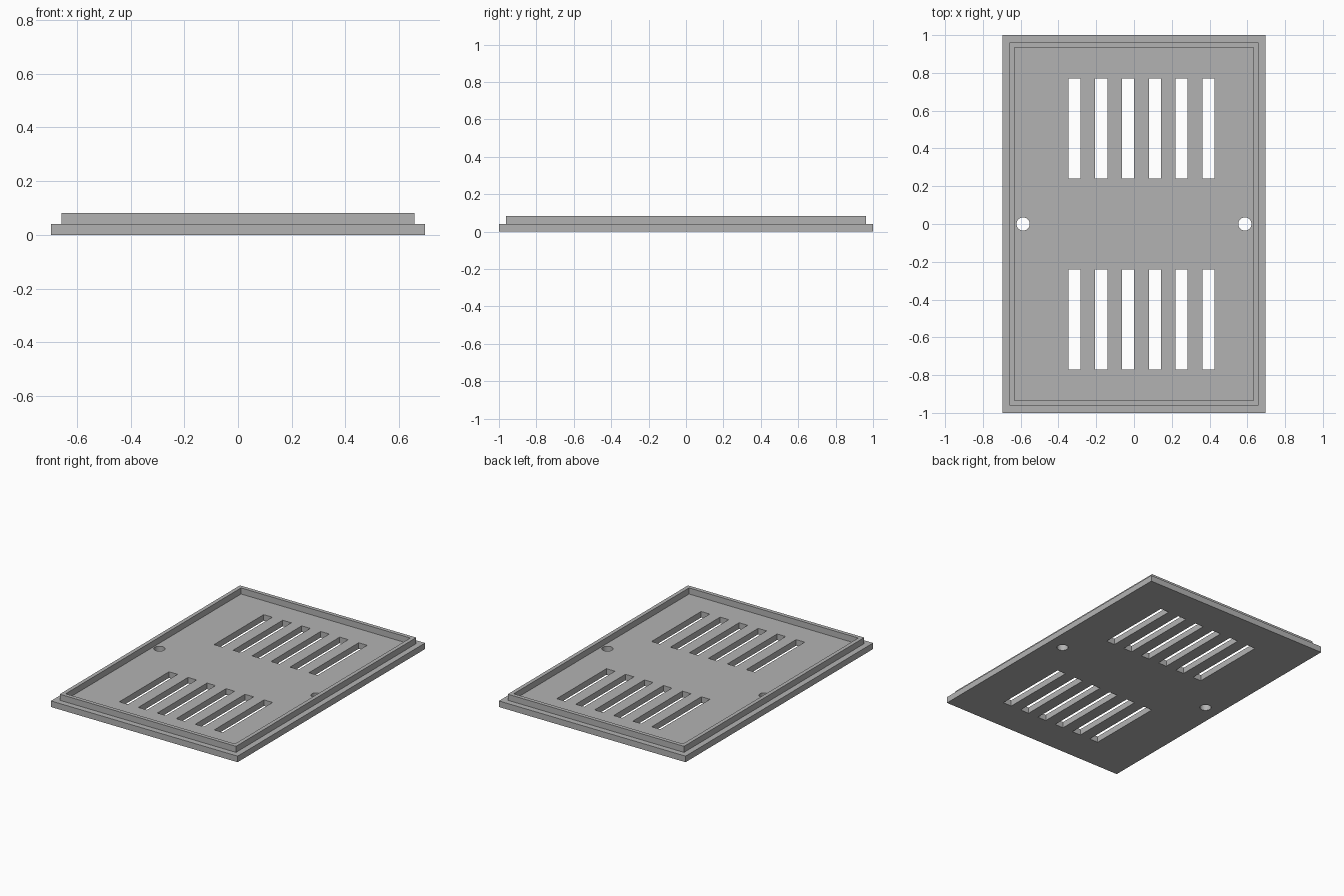
import bpy
import bmesh
from mathutils import Matrix, Vector

if "Cube" in bpy.data.objects:
    bpy.data.objects.remove(bpy.data.objects["Cube"], do_unlink=True)

WIDTH, LENGTH, THICK = 1.394, 2.0, 0.041
STEP, RIM, RIM_HEIGHT = 0.055, 0.037, 0.041
SLOT_W, SLOT_L, SLOT_PITCH = 0.064, 0.53, 0.1418
HOLE_X, HOLE_R = 0.587, 0.035

grey = bpy.data.materials.new("plain grey")
grey.use_nodes = True
colour = (0.45, 0.45, 0.45, 1)
grey.diffuse_color = colour
grey.node_tree.nodes["Principled BSDF"].inputs["Base Color"].default_value = colour


def add_box(bm, centre, size):
    matrix = Matrix.Translation(centre) @ Matrix.Diagonal((*size, 1))
    return bmesh.ops.create_cube(bm, size=1, matrix=matrix)


def make_object(name, bm):
    mesh = bpy.data.meshes.new(name)
    bm.to_mesh(mesh)
    bm.free()
    mesh.materials.append(grey)
    obj = bpy.data.objects.new(name, mesh)
    bpy.context.collection.objects.link(obj)
    return obj


def raise_face(bm, face, height):
    new = bmesh.ops.extrude_discrete_faces(bm, faces=[face])["faces"][0]
    bmesh.ops.translate(bm, verts=new.verts, vec=Vector((0, 0, height)))
    return new


# Cover plate: slab with a stepped rim around a recessed floor
bm = bmesh.new()
add_box(bm, (0, 0, THICK / 2), (WIDTH, LENGTH, THICK))
bm.normal_update()
top = max(bm.faces, key=lambda f: f.calc_center_median().z)
bmesh.ops.inset_individual(bm, faces=[top], thickness=STEP)
top = raise_face(bm, top, RIM_HEIGHT)
bm.normal_update()
bmesh.ops.inset_individual(bm, faces=[top], thickness=RIM)
raise_face(bm, top, -RIM_HEIGHT)
bmesh.ops.recalc_face_normals(bm, faces=bm.faces)
plate = make_object("vent_cover", bm)

# Cutter: two rows of vent slots and a screw hole on each side
bm = bmesh.new()
for side in (-1, 1):
    for i in range(6):
        x = -0.315 + i * SLOT_PITCH
        add_box(bm, (x, side * 0.505, 0), (SLOT_W, SLOT_L, 1))
    bmesh.ops.create_cone(bm, cap_ends=True, segments=32, radius1=HOLE_R,
                          radius2=HOLE_R, depth=1,
                          matrix=Matrix.Translation((side * HOLE_X, 0, 0)))
cutter = make_object("opening_cutter", bm)
cutter.hide_render = True

# Cut the openings, then drop the cutter
cut = plate.modifiers.new("openings", 'BOOLEAN')
cut.operation = 'DIFFERENCE'
cut.solver = 'EXACT'
cut.object = cutter
bpy.ops.object.select_all(action='DESELECT')
plate.select_set(True)
bpy.context.view_layer.objects.active = plate
bpy.ops.object.modifier_apply(modifier=cut.name)
bpy.data.objects.remove(cutter, do_unlink=True)

bpy.ops.object.shade_smooth_by_angle()
